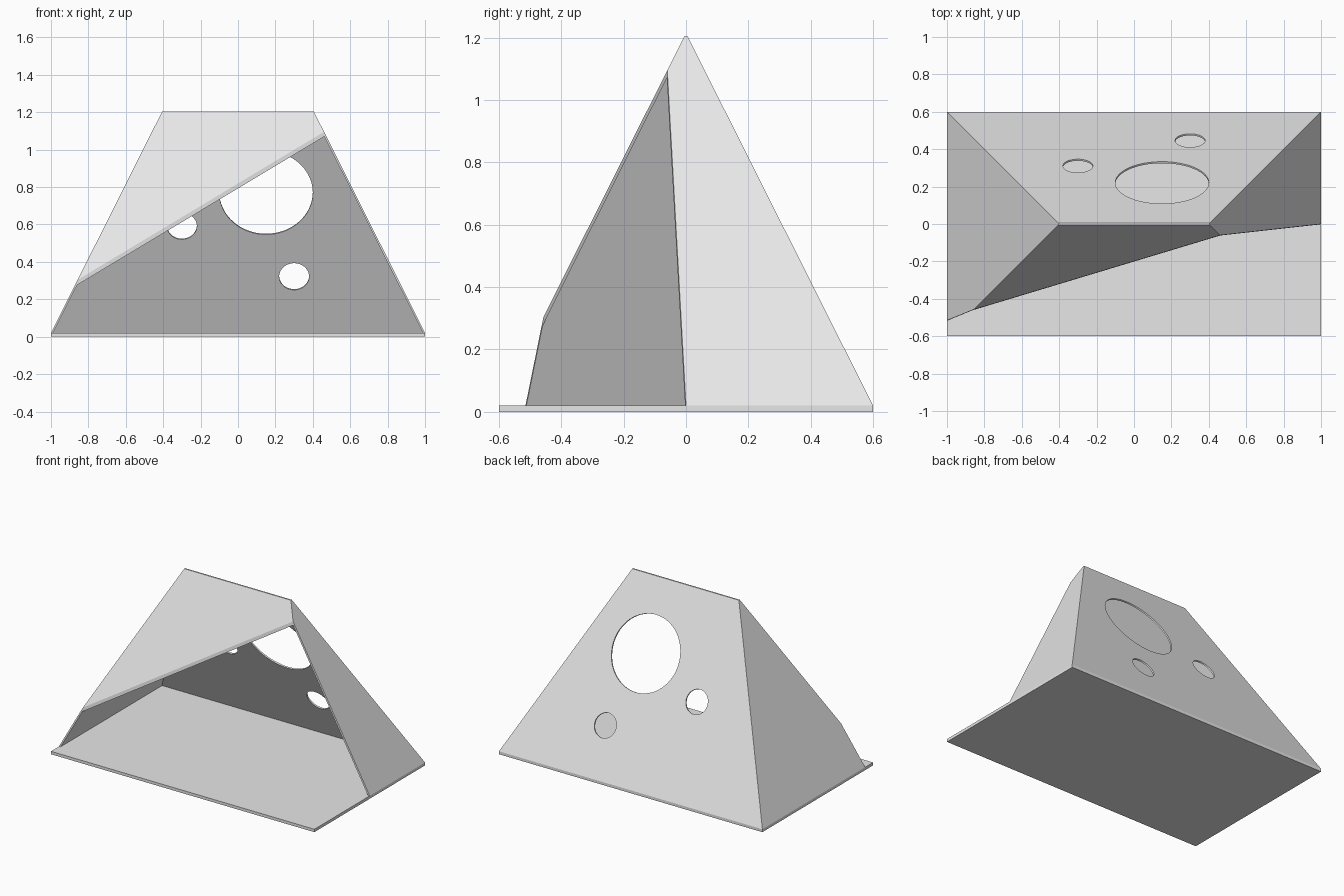
import bpy
import bmesh
from mathutils import Vector, Matrix

if "Cube" in bpy.data.objects:
    bpy.data.objects.remove(bpy.data.objects["Cube"], do_unlink=True)

FLOOR = 0.02            # floor slab thickness
WALL = 0.01             # wall thickness
LENGTH, WIDTH = 1.0, 0.6   # half sizes of the base
TOP = 1.205             # ridge height
SLOPE = 0.595 / (TOP - FLOOR)  # inward run per unit of height

grey = bpy.data.materials.new("light_grey")
grey.use_nodes = True
grey.diffuse_color = (0.8, 0.8, 0.8, 1)
grey.node_tree.nodes["Principled BSDF"].inputs["Base Color"].default_value = (0.8, 0.8, 0.8, 1)


def finish(name, bm):
    bmesh.ops.recalc_face_normals(bm, faces=bm.faces)
    mesh = bpy.data.meshes.new(name)
    bm.to_mesh(mesh)
    bm.free()
    obj = bpy.data.objects.new(name, mesh)
    bpy.context.collection.objects.link(obj)
    mesh.materials.append(grey)
    return obj


def box(name, size, matrix):
    bm = bmesh.new()
    bmesh.ops.create_cube(bm, size=1, matrix=matrix @ Matrix.Diagonal((*size, 1)))
    return finish(name, bm)


def hipped_solid(name, z0, z1, inset):
    """Solid with four inward sloping sides, narrowing to a ridge."""
    bm = bmesh.new()
    bmesh.ops.create_cube(bm, size=2)
    for v in bm.verts:
        z = z1 if v.co.z > 0 else z0
        shrink = inset + SLOPE * (z - FLOOR)
        v.co = (v.co.x * (LENGTH - shrink), v.co.y * (WIDTH - shrink), z)
    return finish(name, bm)


def cut(target, cutter):
    mod = target.modifiers.new("cut", "BOOLEAN")
    mod.operation = "DIFFERENCE"
    mod.solver = "EXACT"
    mod.object = cutter
    bpy.context.view_layer.objects.active = target
    bpy.ops.object.modifier_apply(modifier=mod.name)
    bpy.data.objects.remove(cutter, do_unlink=True)


# Floor slab
box("floor", (2 * LENGTH, 2 * WIDTH, FLOOR), Matrix.Translation((0, 0, FLOOR / 2)))

# Hollow hipped shell
shell = hipped_solid("shell", FLOOR, TOP, 0)
inset = WALL * (1 + SLOPE ** 2) ** 0.5
cut(shell, hipped_solid("hollow", -FLOOR, TOP - 0.013, inset))

# Slanted front opening
normal = Vector((0.515, -2, 0.147)).normalized()
turn = normal.to_track_quat("Z", "Y").to_matrix().to_4x4()
centre = Vector((1, 0, FLOOR)) + normal * 2
cut(shell, box("opening", (8, 8, 4), Matrix.Translation(centre) @ turn))

# Round holes through the back wall
back = Vector((0, 1, SLOPE)).to_track_quat("Z", "Y").to_matrix().to_4x4()
for x, z, radius in ((0.15, 0.774, 0.25), (0.3, 0.326, 0.08), (-0.3, 0.596, 0.08)):
    y = WIDTH - SLOPE * (z - FLOOR)
    bm = bmesh.new()
    bmesh.ops.create_cone(bm, cap_ends=True, segments=64, radius1=radius, radius2=radius,
                          depth=0.06, matrix=Matrix.Translation((x, y, z)) @ back)
    cut(shell, finish("hole", bm))

# One colour throughout
shell.data.materials.clear()
shell.data.materials.append(grey)
for face in shell.data.polygons:
    face.material_index = 0
